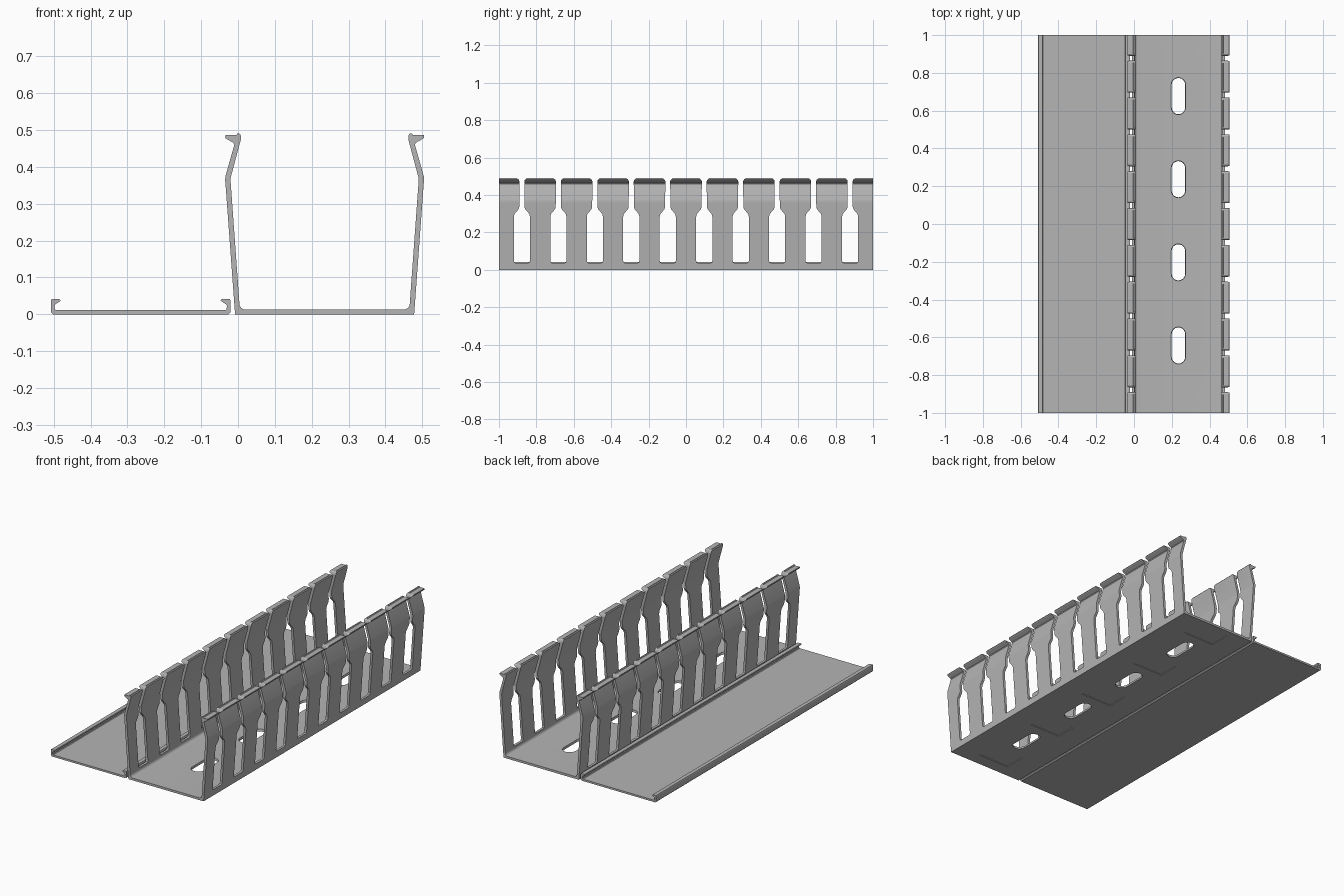
import bpy, bmesh, math
from mathutils import Vector

cube = bpy.data.objects.get("Cube")
if cube:
    bpy.data.objects.remove(cube, do_unlink=True)

grey = bpy.data.materials.new("light_grey_plastic")
grey.use_nodes = True
colour = (0.46, 0.46, 0.46, 1)
grey.diffuse_color = colour
grey.node_tree.nodes["Principled BSDF"].inputs["Base Color"].default_value = colour


def prism(bm, start, end):
    """Solid between two matching closed loops of points."""
    a = [bm.verts.new(p) for p in start]
    b = [bm.verts.new(p) for p in end]
    bm.faces.new(a)
    bm.faces.new(b[::-1])
    n = len(a)
    for i in range(n):
        bm.faces.new((a[i], b[i], b[(i + 1) % n], a[(i + 1) % n]))


def finish(name, bm):
    bmesh.ops.recalc_face_normals(bm, faces=bm.faces[:])
    mesh = bpy.data.meshes.new(name)
    bm.to_mesh(mesh)
    bm.free()
    mesh.materials.append(grey)
    obj = bpy.data.objects.new(name, mesh)
    bpy.context.collection.objects.link(obj)
    return obj


def extrusion(name, half, middle):
    """Extrude along y a profile mirrored about x = middle."""
    loop = [(middle + x, z) for x, z in half]
    loop += [(middle - x, z) for x, z in reversed(half)]
    bm = bmesh.new()
    prism(bm, [(x, -1, z) for x, z in loop], [(x, 1, z) for x, z in loop])
    return finish(name, bm)


def cut(obj, bm):
    cutter = finish("cutter", bm)
    cutter.hide_render = True
    mod = obj.modifiers.new("cut", "BOOLEAN")
    mod.operation = "DIFFERENCE"
    mod.solver = "EXACT"
    mod.object = cutter
    bpy.context.view_layer.objects.active = obj
    bpy.ops.object.modifier_apply(modifier=mod.name)
    bpy.data.objects.remove(cutter, do_unlink=True)


def arc(cx, cz, r, start, stop, steps):
    angles = [math.radians(start + (stop - start) * i / steps) for i in range(steps + 1)]
    return [(cx + r * math.cos(a), cz + r * math.sin(a)) for a in angles]


def stadium(y, r, z):
    """Oblong loop for a base hole."""
    pts = arc(MID, y + 0.06, r, 0, 180, 12) + arc(MID, y - 0.06, r, 180, 360, 12)
    return [(px, py, z) for px, py in pts]


# Channel: floor, flared walls and outward hooked lips
MID = 0.235
channel_half = [(0.243, 0), (0.269, 0.355), (0.27, 0.365), (0.269, 0.375),
                (0.245, 0.46), (0.247, 0.465), (0.268, 0.477), (0.27, 0.481),
                (0.269, 0.486), (0.24, 0.486), (0.237, 0.49), (0.231, 0.49),
                (0.227, 0.485), (0.227, 0.475), (0.255, 0.37), (0.255, 0.36),
                (0.231, 0.028)]
channel_half += arc(0.215, 0.029, 0.016, 0, -90, 6)
channel = extrusion("slotted_channel", channel_half, MID)

# Finger slots through both walls
slot_half = [(0.034, 0.037), (0.04, 0.04), (0.043, 0.047), (0.043, 0.285),
             (0.039, 0.3), (0.019, 0.322), (0.014, 0.335), (0.013, 0.473),
             (0.017, 0.483), (0.026, 0.489), (0.026, 0.52)]
bm = bmesh.new()
for i in range(10):
    y = (i - 4.5) * 0.195
    loop = [(y + w, z) for w, z in slot_half] + [(y - w, z) for w, z in reversed(slot_half)]
    prism(bm, [(-0.2, *p) for p in loop], [(0.7, *p) for p in loop])
cut(channel, bm)

# Oblong mounting holes with a slightly wider upper rim
bm = bmesh.new()
for i in range(4):
    y = 0.017 + (i - 1.5) * 0.44
    prism(bm, stadium(y, 0.032, -0.02), stadium(y, 0.039, 0.018))
cut(channel, bm)

# Shallow rectangular recesses under the floor
bm = bmesh.new()
for i in range(5):
    y = 0.017 + (i - 2) * 0.44
    corners = [(MID + sx * 0.1, y + sy * 0.062) for sx, sy in ((-1, -1), (1, -1), (1, 1), (-1, 1))]
    prism(bm, [(*c, -0.02) for c in corners], [(*c, 0.004) for c in corners])
cut(channel, bm)

# Snap-on cover lying beside the channel
cover_half = [(0.238, 0), (0.244, 0.006), (0.244, 0.036), (0.242, 0.041),
              (0.22, 0.041), (0.217, 0.038), (0.219, 0.035), (0.232, 0.027),
              (0.234, 0.022), (0.233, 0.014), (0.229, 0.011)]
cover = extrusion("cover", cover_half, -0.264)

# Smooth the small rounded corners, keep folds crisp
for obj in (channel, cover):
    bpy.ops.object.select_all(action="DESELECT")
    obj.select_set(True)
    bpy.context.view_layer.objects.active = obj
    bpy.ops.object.shade_smooth_by_angle(angle=math.radians(15.5))
